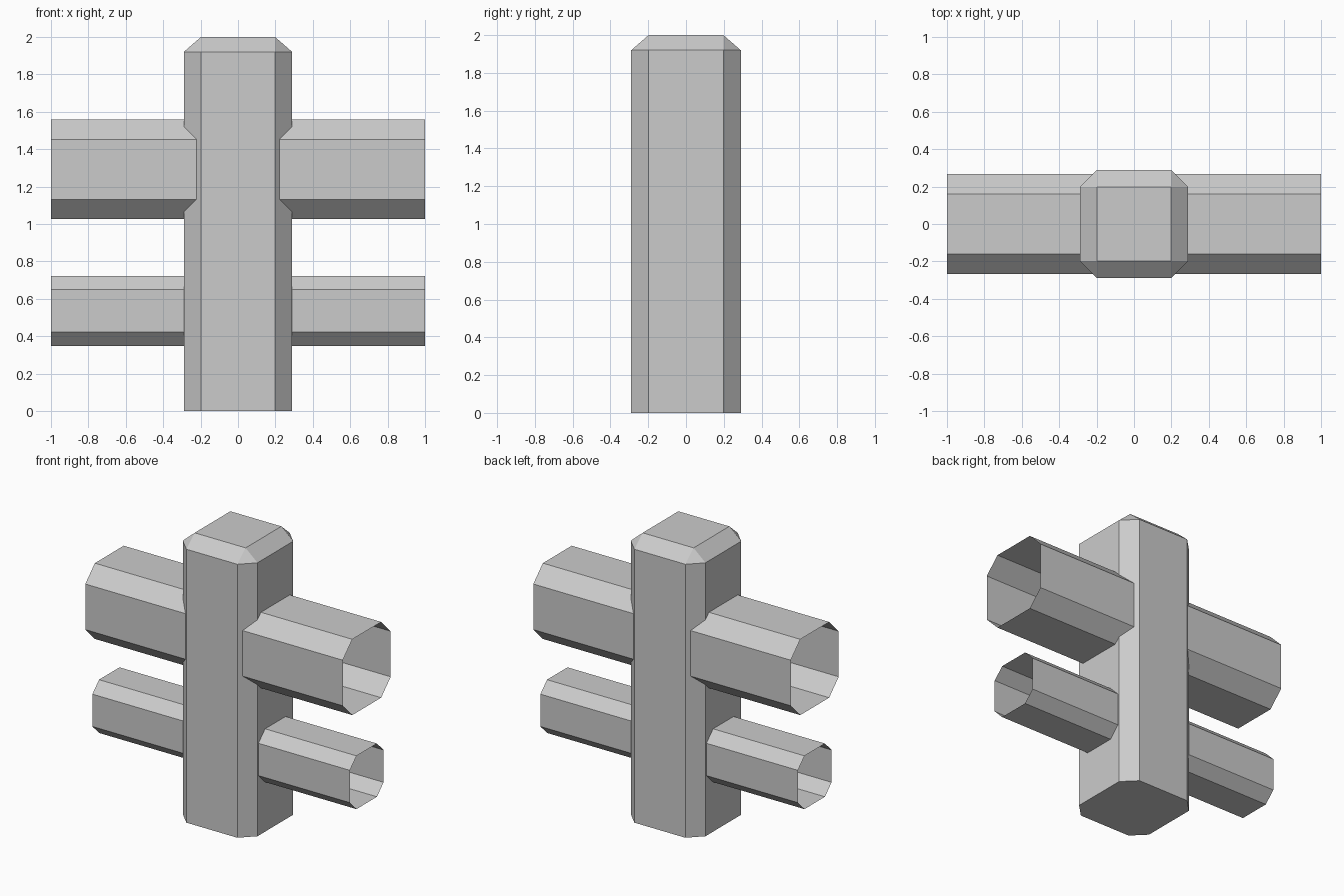
import bpy
import bmesh
from mathutils import Matrix, Vector

cube = bpy.data.objects.get("Cube")
if cube:
    bpy.data.objects.remove(cube, do_unlink=True)

grey = bpy.data.materials.new("plain grey")
grey.use_nodes = True
colour = (0.6, 0.6, 0.6, 1.0)
grey.diffuse_color = colour
grey.node_tree.nodes["Principled BSDF"].inputs["Base Color"].default_value = colour


def octagon(half, flat):
    """Chamfered square outline, counter-clockwise."""
    corner = [Vector((half, flat, 0)), Vector((flat, half, 0))]
    return [Matrix.Rotation(i * 1.5707963, 3, 'Z') @ p
            for i in range(4) for p in corner]


def finish(bm, name):
    bmesh.ops.remove_doubles(bm, verts=bm.verts, dist=0.0005)
    bmesh.ops.recalc_face_normals(bm, faces=bm.faces)
    mesh = bpy.data.meshes.new(name)
    bm.to_mesh(mesh)
    bm.free()
    mesh.materials.append(grey)
    obj = bpy.data.objects.new(name, mesh)
    bpy.context.collection.objects.link(obj)
    return obj


def bridge(bm, lower, upper):
    """Join two rings of equal length, collapsing repeated points."""
    n = len(lower)
    for i in range(n):
        j = (i + 1) % n
        corners = [lower[i], lower[j], upper[j], upper[i]]
        bm.faces.new(list(dict.fromkeys(corners)))


def make_post(name, half, flat, shoulder, top):
    bm = bmesh.new()
    outline = octagon(half, flat)
    base = [bm.verts.new(p) for p in outline]
    rim = [bm.verts.new(p + Vector((0, 0, shoulder))) for p in outline]
    # Square cap: each pair of outline points meets in one corner
    cap = [bm.verts.new(Matrix.Rotation(i * 1.5707963, 3, 'Z')
                        @ Vector((flat, flat, top))) for i in range(4)]
    bridge(bm, base, rim)
    bridge(bm, rim, [cap[i // 2] for i in range(8)])
    bm.faces.new(base[::-1])
    bm.faces.new(cap)
    return finish(bm, name)


def make_rail(name, half, flat, height):
    # Open-ended eight-sided tube running along x through the post
    bm = bmesh.new()
    ends = []
    for x in (-1, 1):
        ends.append([bm.verts.new((x, p.x, p.y + height))
                     for p in octagon(half, flat)])
    bridge(bm, *ends)
    # Point the tube walls outward
    bm.normal_update()
    for face in bm.faces:
        middle = face.calc_center_median() - Vector((0, 0, height))
        if face.normal.dot(middle) < 0:
            face.normal_flip()
    return finish(bm, name)


make_post("post", 0.29, 0.198, 1.92, 2.0)
make_rail("upper_rail", 0.266, 0.16, 1.292)
make_rail("lower_rail", 0.187, 0.1135, 0.535)
